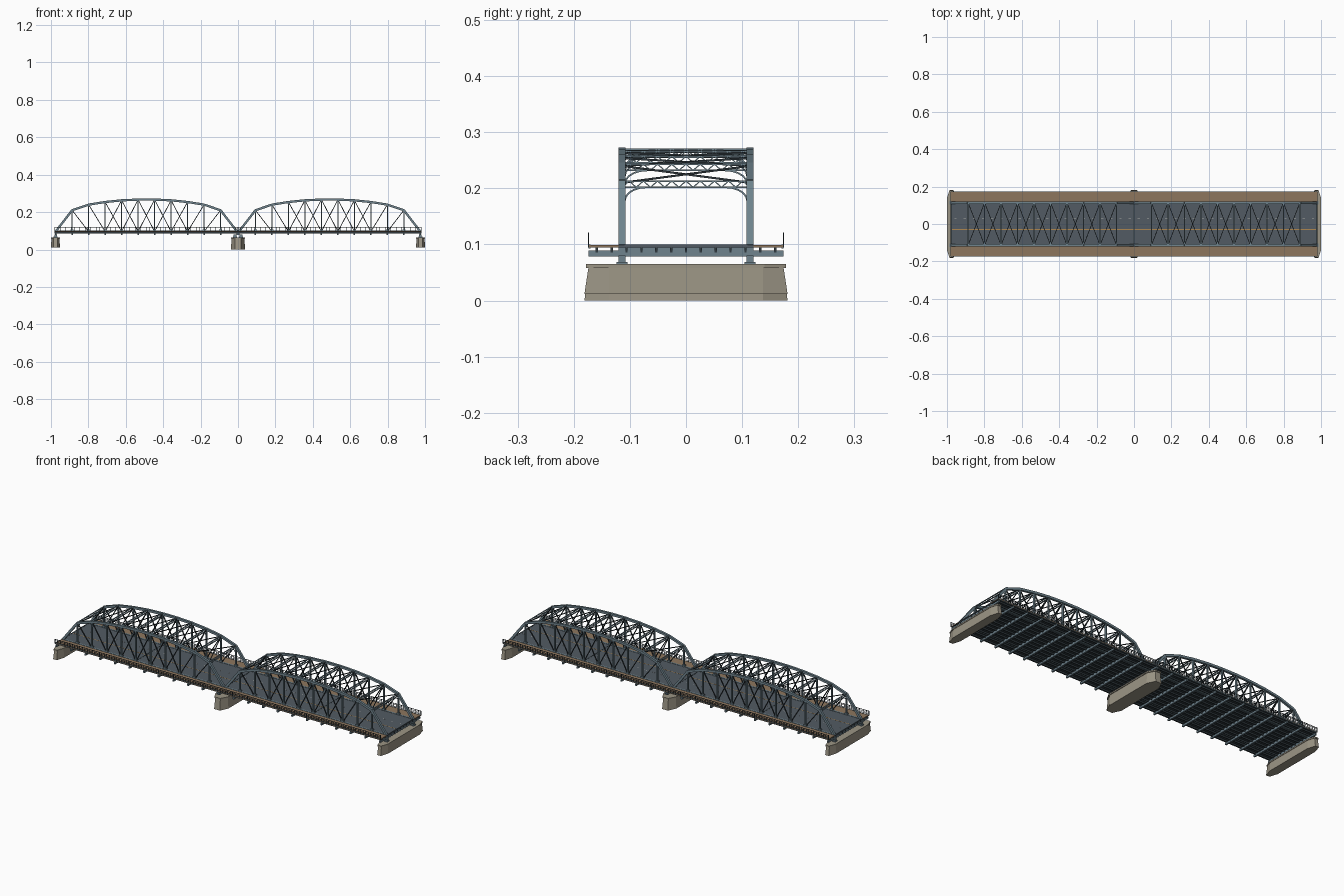
import bpy, bmesh, math
from mathutils import Vector, Matrix

cube = bpy.data.objects.get("Cube")
if cube:
    bpy.data.objects.remove(cube)


def material(name, rgb):
    m = bpy.data.materials.new(name)
    m.use_nodes = True
    m.diffuse_color = (*rgb, 1)
    m.node_tree.nodes["Principled BSDF"].inputs["Base Color"].default_value = (*rgb, 1)
    return m


steel = material("blue grey steel", (0.16, 0.23, 0.27))
dark = material("dark steel", (0.03, 0.042, 0.05))
asphalt = material("asphalt", (0.085, 0.105, 0.125))
planks = material("brown walkway", (0.27, 0.18, 0.11))
concrete = material("concrete", (0.33, 0.30, 0.235))
yellow = material("yellow line", (0.42, 0.24, 0.08))
white = material("white line", (0.45, 0.45, 0.42))


class Part:
    """Collects bars and boxes into one named mesh object."""

    def __init__(self, name, mat):
        self.name, self.mats, self.bm = name, [mat], bmesh.new()

    def box(self, x, y, z):
        size = [b - a for a, b in (x, y, z)]
        mid = [(a + b) / 2 for a, b in (x, y, z)]
        mat = Matrix.Translation(mid) @ Matrix.Diagonal((*size, 1))
        bmesh.ops.create_cube(self.bm, size=1, matrix=mat)

    def bar(self, p, q, wide, deep):
        p, q = Vector(p), Vector(q)
        axis = (q - p).normalized()
        side = Vector((0, 1, 0)) if abs(axis.y) < 0.3 else Vector((0, 0, 1))
        side = (side - axis * side.dot(axis)).normalized()
        up = axis.cross(side)
        rot = Matrix((axis, side, up)).transposed().to_4x4()
        mat = (Matrix.Translation((p + q) / 2) @ rot
               @ Matrix.Diagonal(((q - p).length, wide, deep, 1)))
        bmesh.ops.create_cube(self.bm, size=1, matrix=mat)

    def loft(self, rings):
        loops = [[self.bm.verts.new(v) for v in ring] for ring in rings]
        for a, b in zip(loops, loops[1:]):
            for i in range(len(a)):
                j = (i + 1) % len(a)
                self.bm.faces.new((a[i], a[j], b[j], b[i]))
        self.bm.faces.new(loops[0][::-1])
        self.bm.faces.new(loops[-1])

    def done(self, under=None):
        bmesh.ops.recalc_face_normals(self.bm, faces=self.bm.faces)
        if under:
            self.mats.append(under)
            for f in self.bm.faces:
                f.material_index = int(f.normal.z < -0.5)
        me = bpy.data.meshes.new(self.name)
        self.bm.to_mesh(me)
        self.bm.free()
        for m in self.mats:
            me.materials.append(m)
        bpy.context.collection.objects.link(bpy.data.objects.new(self.name, me))


PANELS, INNER, OUTER = 11, 0.005, 0.975
TY, BASE, EDGE = 0.114, 0.096, 0.174
rise = [BASE, 0.21, 0.24, 0.254, 0.263, 0.267]
rise += rise[::-1]
xs = [INNER + (OUTER - INNER) * i / PANELS for i in range(PANELS + 1)]

# Trusses, struts and bracing for each span
for s, label in ((-1, "right"), (1, "left")):
    chord = Part(label + "_span_chords", steel)
    web = Part(label + "_span_posts", steel)
    ties = Part(label + "_span_diagonals", dark)
    strut = Part(label + "_span_sway_struts", steel)
    lateral = Part(label + "_span_top_bracing", dark)
    for y in (-TY, TY):
        top = [(s * x, y, z) for x, z in zip(xs, rise)]
        low = [(s * x, y, BASE) for x in xs]
        chord.bar(low[0], low[-1], 0.009, 0.009)
        for i in range(PANELS):
            chord.bar(top[i], top[i + 1], 0.012, 0.012)
        for i in range(1, PANELS):
            web.bar(low[i], top[i], 0.009, 0.006)
            web.box((s * xs[i] - 0.008, s * xs[i] + 0.008), (y - 0.006, y + 0.006),
                    (BASE - 0.004, BASE + 0.012))
        for i in range(1, PANELS - 1):
            if i < 8:
                ties.bar(top[i], low[i + 1], 0.005, 0.004)
            if i > 2:
                ties.bar(low[i], top[i + 1], 0.005, 0.004)
    for i in range(1, PANELS):
        x, z = s * xs[i], rise[i]
        # Latticed cross strut with curved knees
        for dz in (0.003, -0.008):
            strut.bar((x, -TY, z + dz), (x, TY, z + dz), 0.0025, 0.006)
        steps = 18
        for k in range(steps):
            a, b = [-TY + 2 * TY * n / steps for n in (k, k + 1)]
            za, zb = (z + 0.003, z - 0.008) if k % 2 else (z - 0.008, z + 0.003)
            strut.bar((x, a, za), (x, b, zb), 0.002, 0.002)
        for side in (-1, 1):
            arc = [(x, side * (0.07 + 0.039 * math.sin(t)), z - 0.032 + 0.024 * math.cos(t))
                   for t in [math.pi / 2 * n / 5 for n in range(6)]]
            for p, q in zip(arc, arc[1:]):
                strut.bar(p, q, 0.003, 0.003)
        if i < PANELS - 1:
            for side in (-1, 1):
                lateral.bar((x, -side * TY, z), (s * xs[i + 1], side * TY, rise[i + 1]),
                            0.0035, 0.0035)
    for part in (chord, web, ties, strut, lateral):
        part.done()

# Roadway, walkways and lane markings
END = 0.98
road = Part("roadway", asphalt)
road.box((-END, END), (-0.12, 0.12), (0.0945, 0.099))
road.done(under=dark)
walk = Part("walkways", planks)
for s in (-1, 1):
    y = sorted((s * 0.12, s * EDGE))
    walk.box((-END, END), y, (0.0945, 0.099))
walk.done(under=dark)
line = Part("lane_line", yellow)
line.box((-END, END), (-0.031, -0.028), (0.099, 0.0994))
line.done()
dashes = Part("lane_dashes", white)
for i in range(40):
    x = -0.96 + i * 0.049
    dashes.box((x, x + 0.012), (0.029, 0.031), (0.099, 0.0994))
dashes.done()
joints = Part("deck_joints", dark)
for x in (-END + 0.003, -xs[6], 0, xs[6], END - 0.003):
    joints.box((x - 0.003, x + 0.003), (-0.11, 0.11), (0.099, 0.0997))
joints.done()

# Floor beams, stringers and edge girders
beams = Part("floor_beams", steel)
for s in (-1, 1):
    for x in xs:
        x = s * x
        beams.box((x - 0.004, x + 0.004), (-EDGE, EDGE), (0.079, 0.089))
        beams.box((x - 0.0015, x + 0.0015), (-0.12, 0.12), (0.089, 0.0945))
beams.done()
stringers = Part("stringers", dark)
for k in range(-6, 7):
    y = k * 0.0265
    stringers.box((-END, END), (y - 0.002, y + 0.002), (0.086, 0.0945))
stringers.done()
edges = Part("edge_girders", steel)
for s in (-1, 1):
    y = sorted((s * (EDGE - 0.004), s * EDGE))
    edges.box((-END, END), y, (0.093, 0.1))
edges.done()

# Railings along both walkways
rails = Part("railings", dark)
for y in (-EDGE, EDGE):
    for z, h in ((0.119, 0.0025), (0.112, 0.0015), (0.104, 0.0015)):
        rails.bar((-END, y, z), (END, y, z), 0.002, h)
    count = 132
    for i in range(count + 1):
        x = -END + 2 * END * i / count
        w = 0.0035 if i % 6 == 0 else 0.0015
        rails.bar((x, y, 0.095), (x, y, 0.121 if i % 6 == 0 else 0.119), 0.002, w)
rails.done()


def pier_ring(cx, hx, hy, z, flat):
    """Plan outline with chamfered ends."""
    half = [(hx, -flat), (hx, flat), (hx * 0.45, hy)]
    pts = half + [(-hx * 0.45, hy), (-hx, flat), (-hx, -flat),
                  (-hx * 0.45, -hy), (hx * 0.45, -hy)]
    return [(cx + x, y, z) for x, y in pts]


# Piers and bearings
for name, cx, hx, z0 in (("right_end_pier", -0.976, 0.024, 0.012),
                         ("centre_pier", 0, 0.038, 0),
                         ("left_end_pier", 0.976, 0.024, 0.012)):
    pier = Part(name, concrete)
    pier.loft([pier_ring(cx, hx, 0.181, z0, 0.137),
               pier_ring(cx, hx * 0.9, 0.174, 0.058, 0.137)])
    pier.loft([pier_ring(cx, hx, 0.178, 0.058, 0.14),
               pier_ring(cx, hx, 0.178, 0.065, 0.14)])
    pier.done()
bearings = Part("bearings", steel)
for x in (-OUTER, -0.016, 0.016, OUTER):
    for y in (-TY, TY):
        bearings.box((x - 0.011, x + 0.011), (y - 0.01, y + 0.01), (0.065, 0.069))
        bearings.box((x - 0.007, x + 0.007), (y - 0.006, y + 0.006), (0.069, 0.08))
bearings.done()
